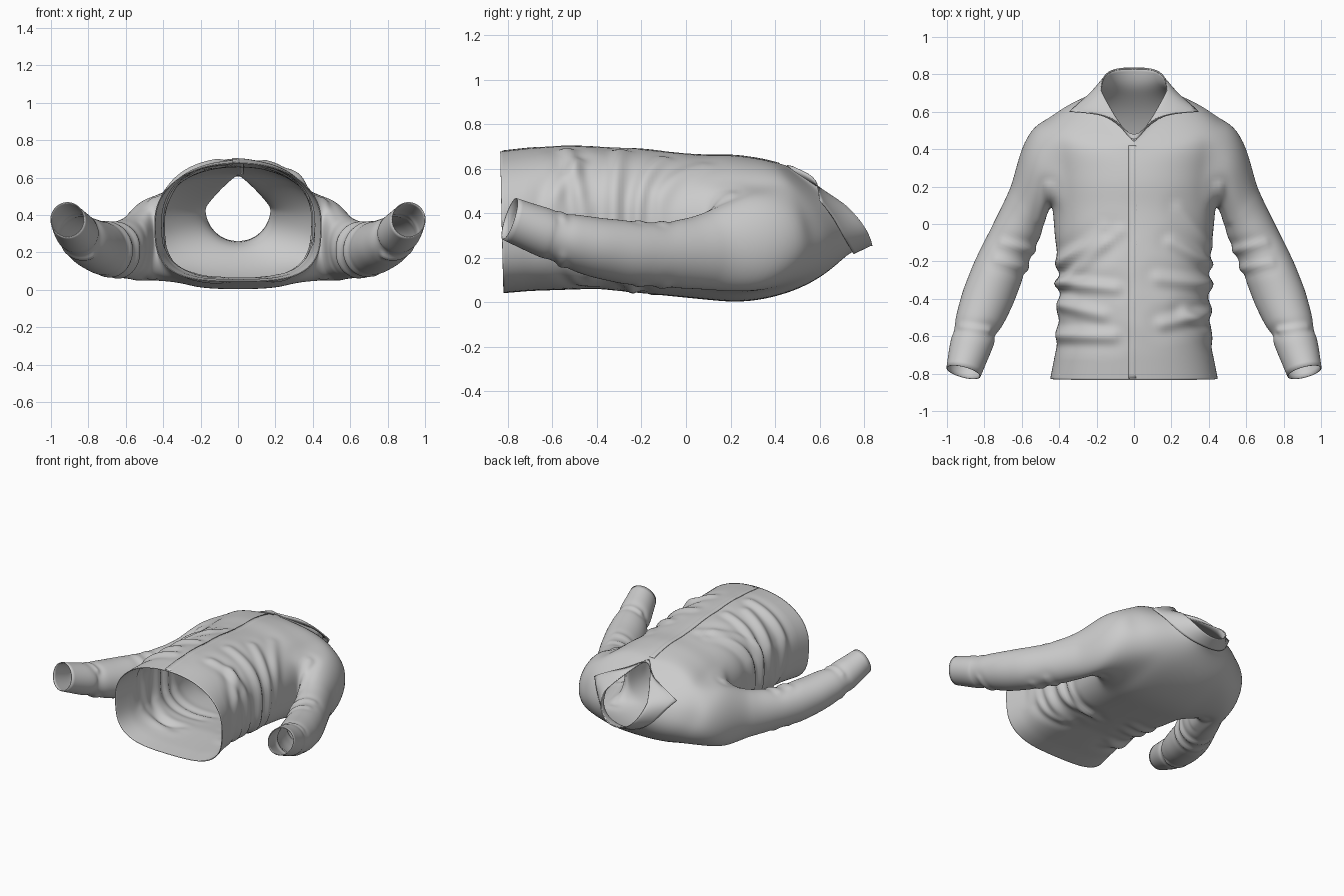
import bpy, bmesh, math, random
from mathutils import Vector
from mathutils.bvhtree import BVHTree

if "Cube" in bpy.data.objects:
    bpy.data.objects.remove(bpy.data.objects["Cube"])

random.seed(11)
M = 32  # columns round the torso


def spow(v, e):
    return math.copysign(abs(v) ** e, v)


def finish(ob, thick):
    s = ob.modifiers.new("thickness", 'SOLIDIFY')
    s.thickness, s.offset = thick, -1
    bpy.ops.object.select_all(action='DESELECT')
    ob.select_set(True)
    bpy.context.view_layer.objects.active = ob
    bpy.ops.object.shade_smooth_by_angle(angle=math.radians(60))


def make(name, bm):
    me = bpy.data.meshes.new(name)
    bm.to_mesh(me)
    bm.free()
    ob = bpy.data.objects.new(name, me)
    bpy.context.collection.objects.link(ob)
    bpy.context.view_layer.objects.active = ob
    return ob


def apply_subsurf(ob, levels):
    m = ob.modifiers.new("smooth", 'SUBSURF')
    m.levels = levels
    bpy.context.view_layer.objects.active = ob
    bpy.ops.object.modifier_apply(modifier=m.name)


def densify(rings, first, last, n):
    """Insert in-between rings where the cloth needs room for folds."""
    out = []
    for k, r in enumerate(rings):
        out.append(r)
        if first <= k < last:
            out += [tuple(a + (b - a) * s / n for a, b in zip(r, rings[k + 1])) for s in range(1, n)]
    return out


# Torso rings: back y, back z, front y, front z, half width, side lift, front exponent, back exponent
TORSO = densify([
    (-.82, .04, -.835, .68, .45, 0, .92, .62), (-.70, .05, -.70, .695, .425, 0, .92, .62),
    (-.55, .055, -.55, .705, .41, 0, .92, .62), (-.40, .06, -.40, .70, .41, 0, .92, .62),
    (-.20, .04, -.20, .69, .415, 0, .92, .62), (0, .02, 0, .67, .43, 0, .93, .64),
    (.10, .01, .10, .66, .44, 0, .93, .64), (.20, 0, .20, .665, .45, 0, .93, .64),
    (.32, .005, .28, .655, .46, .01, .93, .66), (.46, .04, .34, .645, .475, .04, .92, .70),
    (.56, .085, .38, .635, .465, .07, .93, .76), (.63, .13, .40, .63, .39, .08, .98, .85),
    (.69, .18, .42, .625, .28, .085, 1.15, .95), (.75, .235, .435, .62, .185, .08, 1.6, 1),
    (.838, .253, .44, .62, .18, .08, 1.75, 1)], 0, 5, 3)


def torso_point(r, i):
    yb, zb, yf, zf, hw, lift, ef, eb = r
    a = 2 * math.pi * i / M
    c, s = math.cos(a), math.sin(a)
    e = ef if s > 0 else eb
    t = (spow(s, e) + 1) / 2
    x = 0 if abs(c) < 1e-6 else hw * spow(c, e)
    return Vector((x, yb + (yf - yb) * t + lift * c * c, zb + (zf - zb) * t))


# Sleeve rings: outer x, outer y, inner x, inner y, centre z, half height, tilt
SLEEVE = densify([
    (.535, .53, .455, .07, .27, .22, 0), (.605, .41, .47, .03, .25, .205, 0),
    (.65, .22, .485, -.02, .23, .175, 0), (.705, .10, .50, -.07, .22, .16, 0),
    (.78, -.05, .535, -.16, .213, .148, .01), (.855, -.20, .585, -.27, .22, .145, .02),
    (.918, -.36, .645, -.43, .245, .133, .03), (.955, -.50, .70, -.54, .275, .12, .03),
    (.967, -.59, .748, -.605, .30, .102, .03), (.978, -.603, .738, -.622, .305, .111, .03),
    (.992, -.68, .775, -.71, .335, .102, .03), (1.004, -.77, .82, -.815, .375, .095, .03)], 2, 8, 2)
J0, J1, I0, I1 = 16, 20, -5, 3  # armhole block in the torso grid

bm = bmesh.new()
grid = [[bm.verts.new(torso_point(r, i)) for i in range(M)] for r in TORSO]
for j in range(len(TORSO) - 1):
    for i in range(M):
        k = (i + 8) % M - 8
        km = (15 - i + 8) % M - 8
        if J0 <= j < J1 and (I0 <= k < I1 or I0 <= km < I1):
            continue
        n = (i + 1) % M
        bm.faces.new((grid[j][i], grid[j][n], grid[j + 1][n], grid[j + 1][i]))

# Sleeves grow from the armhole edges
mid = (I0 + I1) // 2
loop = [(J1, i) for i in range(mid, I1)] + [(j, I1) for j in range(J1, J0, -1)]
loop += [(J0, i) for i in range(I1, I0, -1)] + [(j, I0) for j in range(J0, J1)]
loop += [(J1, i) for i in range(I0, mid)]
N = len(loop)
for side in (1, -1):
    prev = [grid[j][(i if side > 0 else 16 - i) % M] for j, i in loop]
    for ox, oy, ix, iy, zc, zh, tilt in SLEEVE:
        cur = []
        for k in range(N):
            a = 2 * math.pi * k / N
            t = (1 + math.cos(a)) / 2
            cur.append(bm.verts.new((side * (ix + (ox - ix) * t),
                                     iy + (oy - iy) * t + tilt * math.sin(a),
                                     zc + zh * math.sin(a))))
        for k in range(N):
            n = (k + 1) % N
            bm.faces.new((prev[k], prev[n], cur[n], cur[k]))
        prev = cur
bmesh.ops.recalc_face_normals(bm, faces=bm.faces)
top = max(bm.faces, key=lambda f: f.calc_center_median().z)
if top.normal.z < 0:
    bmesh.ops.reverse_faces(bm, faces=bm.faces)
shirt = make("shirt_body", bm)
apply_subsurf(shirt, 2)

# Cloth folds: start, end, height, width, facing (1 front, -1 back)
folds = []
for side in (1, -1):
    for face in (1, -1):
        for y in (-.22, -.33, -.45, -.58):  # waist
            y += random.uniform(-.03, .03)
            folds.append((side * .43, y, side * random.uniform(.10, .28), y + random.uniform(-.08, .14),
                          random.uniform(.012, .02), random.uniform(.036, .055), face))
        for y in (-.14, -.24):  # elbow
            folds.append((side * (.54 - .25 * (y + .13)), y, side * (.70 - .3 * (y + .13)),
                          y + random.uniform(.03, .09), .009, .034, face))
        folds.append((side * .78, -.57, side * .92, -.55, .008, .028, face))  # above cuff
        folds.append((side * .46, .20, side * .50, .02, .008, .035, face))  # armpit
folds += [(-.40, -.32, -.08, -.04, .014, .045, 1), (-.40, -.22, -.16, -.02, .010, .04, 1),
          (.40, -.12, .24, .08, .010, .045, 1)]
moves = []
for v in shirt.data.vertices:
    p, n, d = v.co, v.normal, 0
    for x0, y0, x1, y1, h, w, face in folds:
        dx, dy = x1 - x0, y1 - y0
        t = max(0, min(1, ((p.x - x0) * dx + (p.y - y0) * dy) / (dx * dx + dy * dy)))
        q = ((p.x - x0 - dx * t) ** 2 + (p.y - y0 - dy * t) ** 2) / (w * w)
        if q < 6:
            d += h * (1 - 2 * q) * math.exp(-q) * max(0, min(1, face * n.z * 1.5 + .5)) * (1 - .5 * t)
    moves.append(p + n * max(-.025, min(.025, d)))
for v, p in zip(shirt.data.vertices, moves):
    v.co = p

# Button placket: a flap whose left edge stands proud and right edge tucks into the front
src = bmesh.new()
src.from_mesh(shirt.data)
tree = BVHTree.FromBMesh(src)
bm = bmesh.new()
rows = []
for k in range(61):
    y = -.825 + k * (.42 + .825) / 60
    row = []
    for x, lift in ((-.03, .004), (0, .002), (.03, -.003)):
        hit = tree.ray_cast(Vector((x, y, 2)), Vector((0, 0, -1)))[0]
        z = hit.z if hit and hit.z > .5 else .68
        row.append(bm.verts.new((x, y, z + lift)))
    rows.append(row)
for a, b in zip(rows, rows[1:]):
    for i in range(2):
        bm.faces.new((a[i], a[i + 1], b[i + 1], b[i]))
src.free()
finish(make("front_placket", bm), .004)
finish(shirt, .005)

# Spread collar: folds over at the neck rim and falls to a wide point
EDGE = [(0, .755, .215), (.08, .75, .22), (.16, .735, .25), (.23, .70, .31), (.285, .66, .39),
        (.345, .603, .46), (.22, .595, .532), (.09, .57, .572), (0, .432, .625)]
bm = bmesh.new()
for side in (1, -1):
    cols = []
    for k, e in enumerate(EDGE):
        a, b = torso_point(TORSO[-1], 2 * k - 8), Vector(e)
        out = Vector((.4 * a.x, .6, .25)) * .02 * (1 - k / 8)
        pts = [a, a.lerp(b, .12) + out, a.lerp(b, .55) + out, b]
        cols.append([bm.verts.new((side * p.x, p.y, p.z)) for p in pts])
    for c, d in zip(cols, cols[1:]):
        for r in range(3):
            f = (c[r], d[r], d[r + 1], c[r + 1])
            bm.faces.new(f if side < 0 else f[::-1])
bmesh.ops.remove_doubles(bm, verts=bm.verts, dist=.0005)
tip_layer = bm.verts.layers.float.new("crease_vert")
for v in bm.verts:
    if abs(v.co.x) > .34:
        v[tip_layer] = 1
bmesh.ops.recalc_face_normals(bm, faces=bm.faces)
collar = make("collar", bm)
apply_subsurf(collar, 2)
finish(collar, .005)
